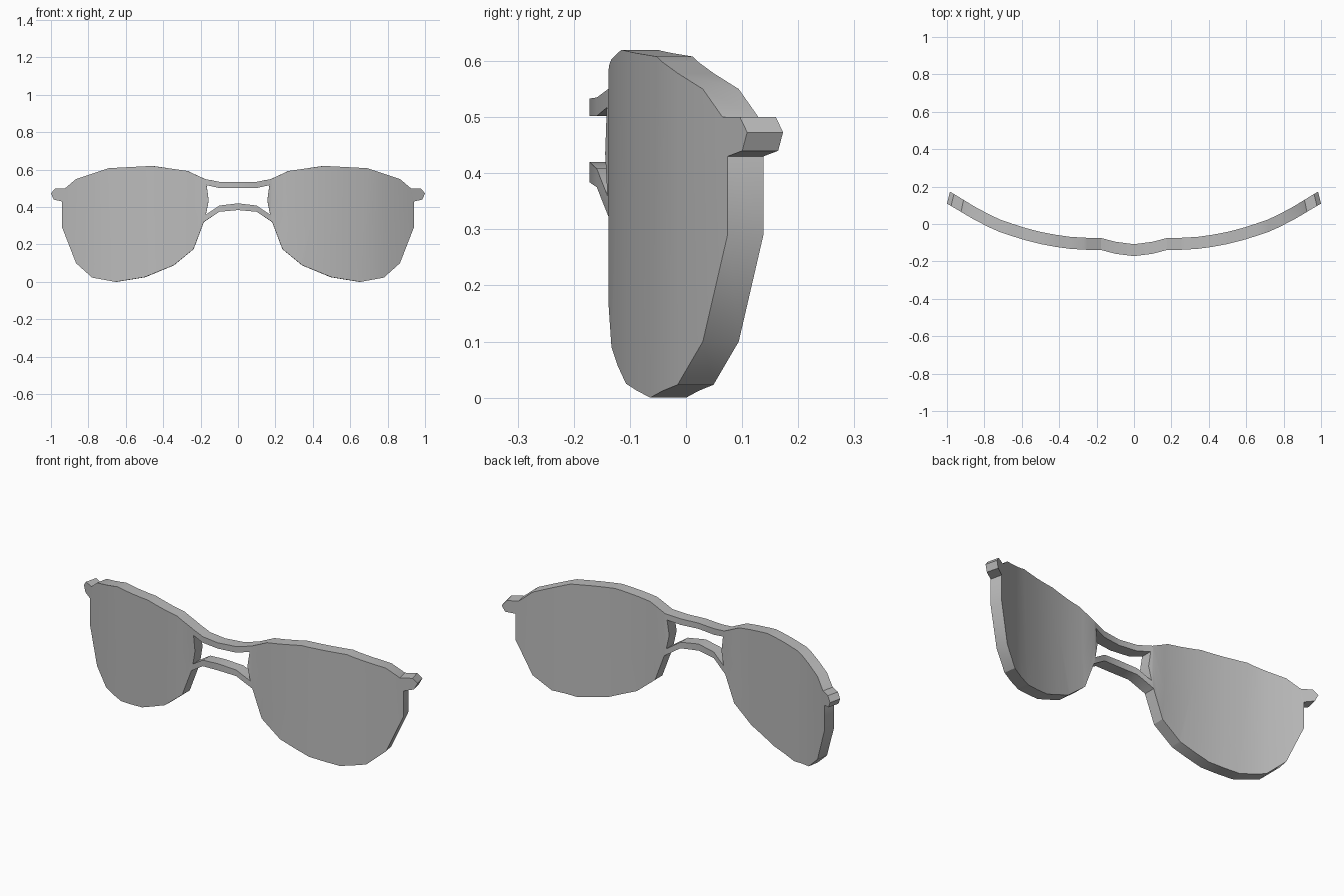
import bpy, bmesh, math

cube = bpy.data.objects.get("Cube")
if cube:
    bpy.data.objects.remove(cube)

grey = bpy.data.materials.new("plain grey")
grey.use_nodes = True
colour = (0.5, 0.5, 0.5, 1)
grey.diffuse_color = colour
grey.node_tree.nodes["Principled BSDF"].inputs["Base Color"].default_value = colour

# Wrap of the front surface: depth y against distance x from the centre
WRAP = [(0, -.172), (.1, -.159), (.18, -.138), (.25, -.138), (.34, -.133),
        (.42, -.122), (.5, -.107), (.58, -.087), (.66, -.062), (.72, -.042),
        (.78, -.015), (.866, .03), (.94, .074), (1.0, .109)]
THICK = .064


def depth(x):
    for (x0, y0), (x1, y1) in zip(WRAP, WRAP[1:]):
        if x <= x1:
            return y0 + (y1 - y0) * (x - x0) / (x1 - x0)
    return WRAP[-1][1]


def wrapped_part(name, outline):
    """Fill an x-z outline, bend it round the wrap, thicken and mirror it."""
    bm = bmesh.new()
    bm.faces.new([bm.verts.new((x, 0, z)) for x, z in outline])
    bmesh.ops.triangulate(bm, faces=bm.faces[:])
    for x, _ in WRAP[1:-1]:
        bmesh.ops.bisect_plane(bm, geom=bm.verts[:] + bm.edges[:] + bm.faces[:],
                               dist=1e-5, plane_co=(x, 0, 0), plane_no=(1, 0, 0))
    for v in bm.verts:
        v.co.y = depth(v.co.x)
    # Back surface, drawn in slightly towards the centre at the ends
    grown = bmesh.ops.extrude_face_region(bm, geom=bm.faces[:], use_keep_orig=True)
    for v in grown["geom"]:
        if isinstance(v, bmesh.types.BMVert):
            v.co.y += THICK
            v.co.x -= .016 * v.co.x ** 2
    # Leave the centre line open so that the halves join
    middle = [f for f in bm.faces if all(abs(v.co.x) < 1e-5 for v in f.verts)]
    bmesh.ops.delete(bm, geom=middle, context='FACES_ONLY')
    bmesh.ops.recalc_face_normals(bm, faces=bm.faces[:])
    mesh = bpy.data.meshes.new(name)
    bm.to_mesh(mesh)
    bm.free()
    mesh.materials.append(grey)
    obj = bpy.data.objects.new(name, mesh)
    bpy.context.collection.objects.link(obj)
    obj.modifiers.new("Mirror", 'MIRROR').use_axis[0] = True
    bpy.ops.object.select_all(action='DESELECT')
    obj.select_set(True)
    bpy.context.view_layer.objects.active = obj
    bpy.ops.object.shade_smooth_by_angle(angle=math.radians(30))


# Lenses
wrapped_part("lenses", [
    (.177, .55), (.27, .593), (.46, .62), (.69, .608), (.866, .55), (.925, .5),
    (.94, .43), (.94, .29), (.866, .1), (.78, .023), (.655, 0), (.5, .025),
    (.345, .088), (.238, .175), (.183, .32), (.172, .36), (.157, .435), (.168, .517)])

# Hinge stubs at the outer ends
wrapped_part("hinge_stubs", [
    (.925, .5), (.978, .5), (1.0, .473), (.985, .44), (.94, .43)])

# Upper bridge
wrapped_part("brow_bar", [
    (0, .533), (.1, .535), (.177, .55), (.168, .517), (.1, .502), (0, .502)])

# Lower bridge
wrapped_part("nose_bar", [
    (0, .42), (.1, .408), (.172, .36), (.183, .32), (.1, .375), (0, .384)])
